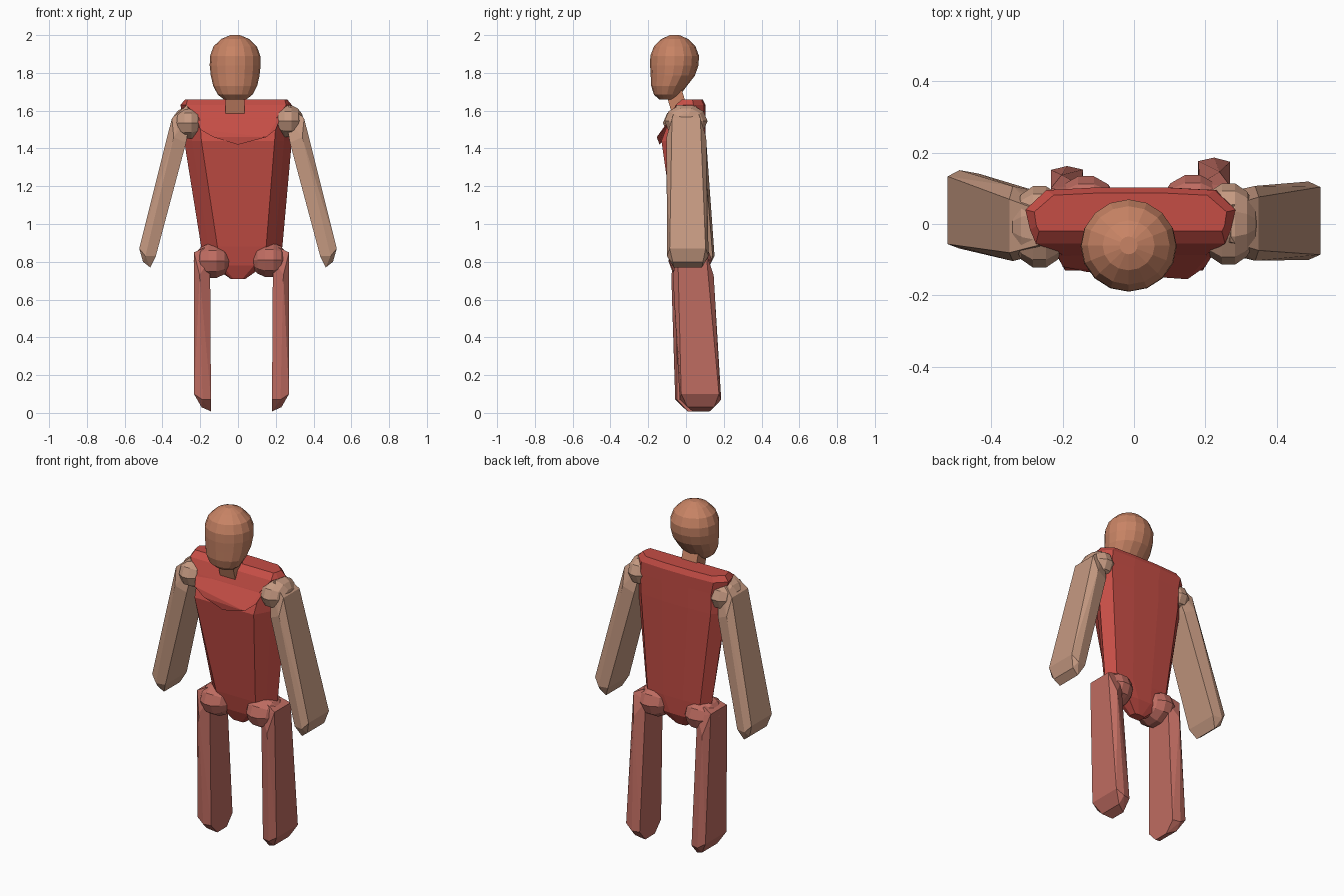
import bpy, bmesh
from math import sin, cos, pi, radians
from mathutils import Matrix

if "Cube" in bpy.data.objects:
    bpy.data.objects.remove(bpy.data.objects["Cube"])


def material(name, rgb):
    m = bpy.data.materials.new(name)
    m.diffuse_color = (*rgb, 1)
    m.use_nodes = True
    m.node_tree.nodes["Principled BSDF"].inputs["Base Color"].default_value = m.diffuse_color
    return m


SKIN = material("skin", (0.58, 0.23, 0.13))
RED = material("torso red", (0.56, 0.075, 0.06))
TAN = material("arm tan", (0.56, 0.32, 0.22))
ROSE = material("leg rose", (0.52, 0.15, 0.12))


def finish(name, bm, mat):
    bmesh.ops.recalc_face_normals(bm, faces=bm.faces[:])
    me = bpy.data.meshes.new(name)
    bm.to_mesh(me)
    bm.free()
    me.materials.append(mat)
    ob = bpy.data.objects.new(name, me)
    bpy.context.collection.objects.link(ob)
    return ob


def loft(name, rings, mat):
    """Skin a stack of equal-length point rings and cap both ends."""
    bm = bmesh.new()
    loops = [[bm.verts.new(p) for p in r] for r in rings]
    n = len(loops[0])
    for a, b in zip(loops, loops[1:]):
        for i in range(n):
            j = (i + 1) % n
            bm.faces.new((a[i], a[j], b[j], b[i]))
    bm.faces.new(loops[0])
    bm.faces.new(loops[-1])
    return finish(name, bm, mat)


def hull(name, pts, mat):
    """Faceted solid wrapped around a few points."""
    bm = bmesh.new()
    for p in pts:
        bm.verts.new(p)
    res = bmesh.ops.convex_hull(bm, input=bm.verts[:])
    junk = {v for v in res["geom_interior"] + res["geom_unused"]
            if isinstance(v, bmesh.types.BMVert) and v.is_valid}
    bmesh.ops.delete(bm, geom=list(junk), context='VERTS')
    bmesh.ops.dissolve_limit(bm, angle_limit=radians(4), verts=bm.verts[:], edges=bm.edges[:])
    return finish(name, bm, mat)


def ball(name, centre, size, mat):
    bm = bmesh.new()
    bmesh.ops.create_uvsphere(bm, u_segments=10, v_segments=7, radius=1)
    bm.transform(Matrix.Translation(centre) @ Matrix.Diagonal((*size, 1))
                 @ Matrix.Rotation(pi / 2, 4, 'Y'))
    return finish(name, bm, mat)


def limb(name, profile, side, dx, y_top, y_bottom, mat):
    """Front outline of (x, z, half depth), sheared in y from top to bottom."""
    zs = [p[1] for p in profile]
    pts = []
    for x, z, h in profile:
        t = (max(zs) - z) / (max(zs) - min(zs))
        y = y_top + (y_bottom - y_top) * t
        pts += [(side * x + dx, y - h, z), (side * x + dx, y + h, z)]
    return hull(name, pts, mat)


# head: egg with the jaw pushed forward (z, half width, y centre, half depth)
HEAD = [(1.66, .06, -.10, .042), (1.685, .092, -.10, .07), (1.73, .116, -.09, .094),
        (1.785, .129, -.07, .117), (1.84, .135, -.062, .128), (1.89, .133, -.06, .129),
        (1.94, .115, -.06, .11), (1.98, .073, -.06, .07), (2.0, .025, -.06, .025)]
loft("head", [[(-.015 + hx * cos(a), yc + hy * sin(a), z)
               for a in (2 * pi * i / 16 for i in range(16))]
              for z, hx, yc, hy in HEAD], SKIN)

# neck: short leaning block
loft("neck", [[(-.015 + .05 * sx, y + .045 * sy, z)
               for sx, sy in ((-1, -1), (1, -1), (1, 1), (-1, 1))]
              for z, y in ((1.57, -.025), (1.72, -.07))], SKIN)

# torso: tapered body with grooved sides
# (z, x centre, half width, front share of width, front y, back y)
TORSO = [(.71, 0, .04, .6, .0, .05), (.78, 0, .14, .6, -.03, .085),
         (.88, .02, .215, .6, -.05, .09), (1.44, 0, .285, .68, -.13, .10),
         (1.56, 0, .29, .7, -.085, .10), (1.63, -.01, .295, .9, -.055, .10),
         (1.66, -.01, .27, .95, -.02, .085)]


def torso_ring(z, cx, h, front, f, b):
    groove = front + (1 - front) * .55
    half = [(front, f), (groove, f * .3), (1, b * .4), (.8, b * .95), (.3, b * 1.03)]
    return ([(cx + h * k, y, z) for k, y in half]
            + [(cx - h * k, y, z) for k, y in reversed(half)])


loft("torso", [torso_ring(*r) for r in TORSO], RED)

# chest flap: sloping panel with a pointed lip
hull("chest_flap", [(-.23, -.055, 1.60), (.24, -.055, 1.60), (-.20, -.12, 1.50),
                    (.20, -.12, 1.50), (0, -.14, 1.42), (.15, -.155, 1.46),
                    (-.13, -.135, 1.46), (0, -.10, 1.47)], RED)

# arms and legs: half-round planks with a ball joint on the inner face
ARM = [(.25, 1.57, .06), (.27, 1.63, .05), (.35, 1.56, .075), (.34, 1.46, .105),
       (.275, 1.43, .09), (.435, .83, .10), (.49, .83, .11), (.465, .77, .075),
       (.503, .80, .08), (.523, .87, .095)]
LEG = [(.185, .82, .08), (.215, .875, .06), (.27, .85, .075), (.24, .73, .108),
       (.18, .07, .10), (.225, .07, .11), (.18, .008, .045), (.23, .03, .07), (.27, .10, .10)]

limb("right_arm", ARM, 1, 0, .0, .01, TAN)
limb("left_arm", ARM, -1, 0, -.01, .045, TAN)
limb("right_leg", LEG, 1, 0, .03, .08, ROSE)
limb("left_leg", LEG, -1, .037, .025, .055, ROSE)

ball("right_shoulder", (.265, .0, 1.545), (.083, .117, .09), TAN)
ball("left_shoulder", (-.265, -.008, 1.535), (.083, .117, .09), TAN)
ball("right_hip", (.165, .023, .81), (.1, .117, .097), ROSE)
ball("left_hip", (-.135, .02, .805), (.1, .117, .097), ROSE)
